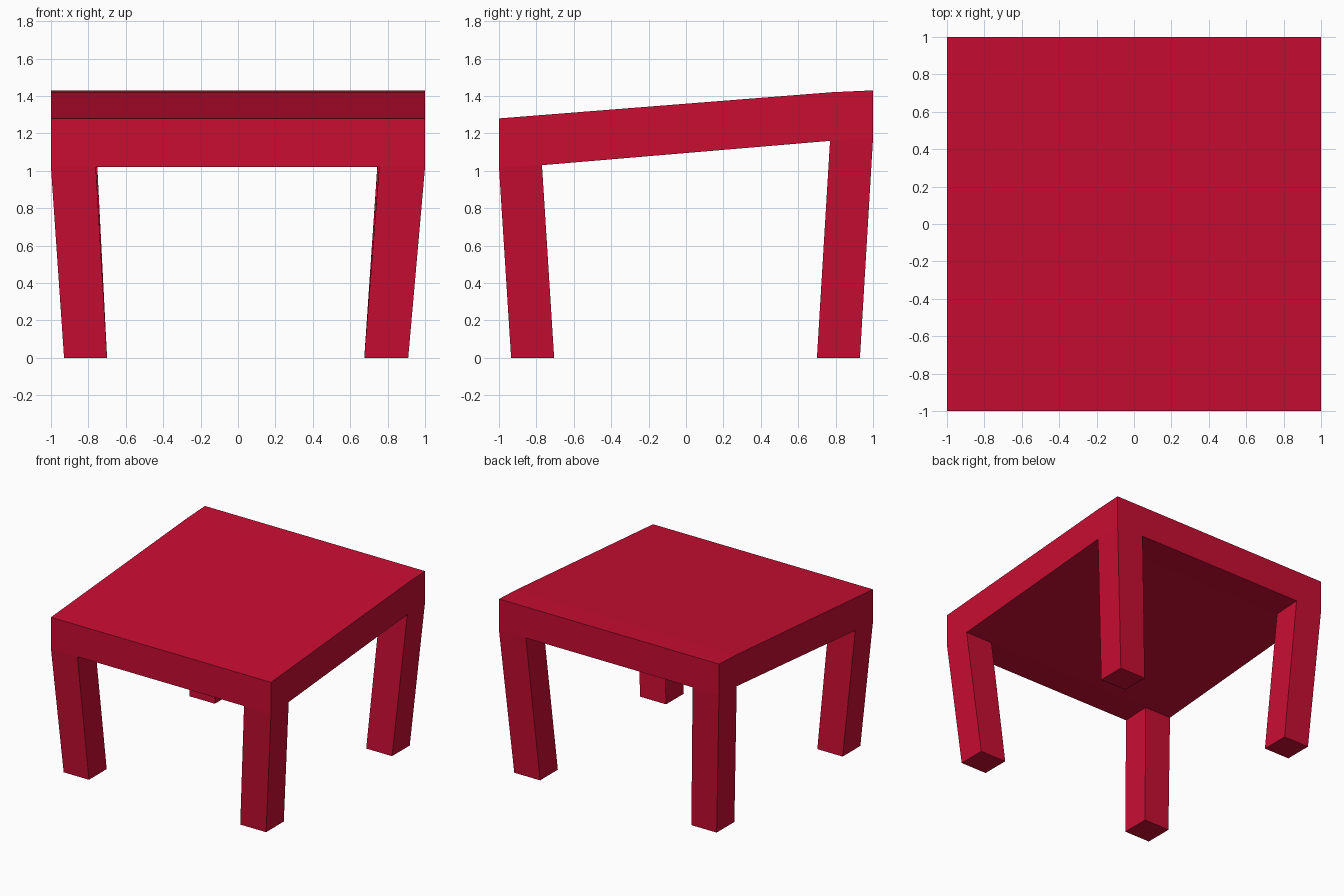
import bpy

if "Cube" in bpy.data.objects:
    bpy.data.objects.remove(bpy.data.objects["Cube"])

red = bpy.data.materials.new("red_paint")
red.diffuse_color = (0.58, 0.004, 0.032, 1)
red.use_nodes = True
red.node_tree.nodes["Principled BSDF"].inputs["Base Color"].default_value = red.diffuse_color


def make(name, verts, faces):
    mesh = bpy.data.meshes.new(name)
    mesh.from_pydata(verts, [], faces)
    mesh.materials.append(red)
    obj = bpy.data.objects.new(name, mesh)
    bpy.context.collection.objects.link(obj)
    return obj


# Sloping solid top: a side profile (y, z) swept across x
profile = [(-1, 1.02), (-0.77, 1.03), (0.77, 1.16), (1, 1.175),
           (1, 1.43), (0.78, 1.42), (-1, 1.28)]
n = len(profile)
verts = [(x, y, z) for x in (-1, 1) for y, z in profile]
faces = [tuple(reversed(range(n))), tuple(range(n, 2 * n))]
faces += [(i, (i + 1) % n, n + (i + 1) % n, n + i) for i in range(n)]
make("table_top", verts, faces)


# Tapered-in leg; each span is (low, high), open where it meets the top
def leg(name, foot_x, foot_y, top_x, top_y, top_z):
    corners = [(0, 0), (1, 0), (1, 1), (0, 1)]
    v = [(foot_x[i], foot_y[j], 0) for i, j in corners]
    v += [(top_x[i], top_y[j], top_z[j]) for i, j in corners]
    f = [(3, 2, 1, 0)]
    f += [(i, (i + 1) % 4, 4 + (i + 1) % 4, 4 + i) for i in range(4)]
    make(name, v, f)


sides = {"left": ((-0.93, -0.70), (-1, -0.76)),
         "right": ((0.675, 0.91), (0.755, 1))}
ends = {"front": ((-0.935, -0.705), (-1, -0.77), (1.02, 1.03)),
        "back": ((0.70, 0.93), (0.77, 1), (1.16, 1.175))}
for side, (fx, tx) in sides.items():
    for end, (fy, ty, tz) in ends.items():
        leg(f"{end}_{side}_leg", fx, fy, tx, ty, tz)
